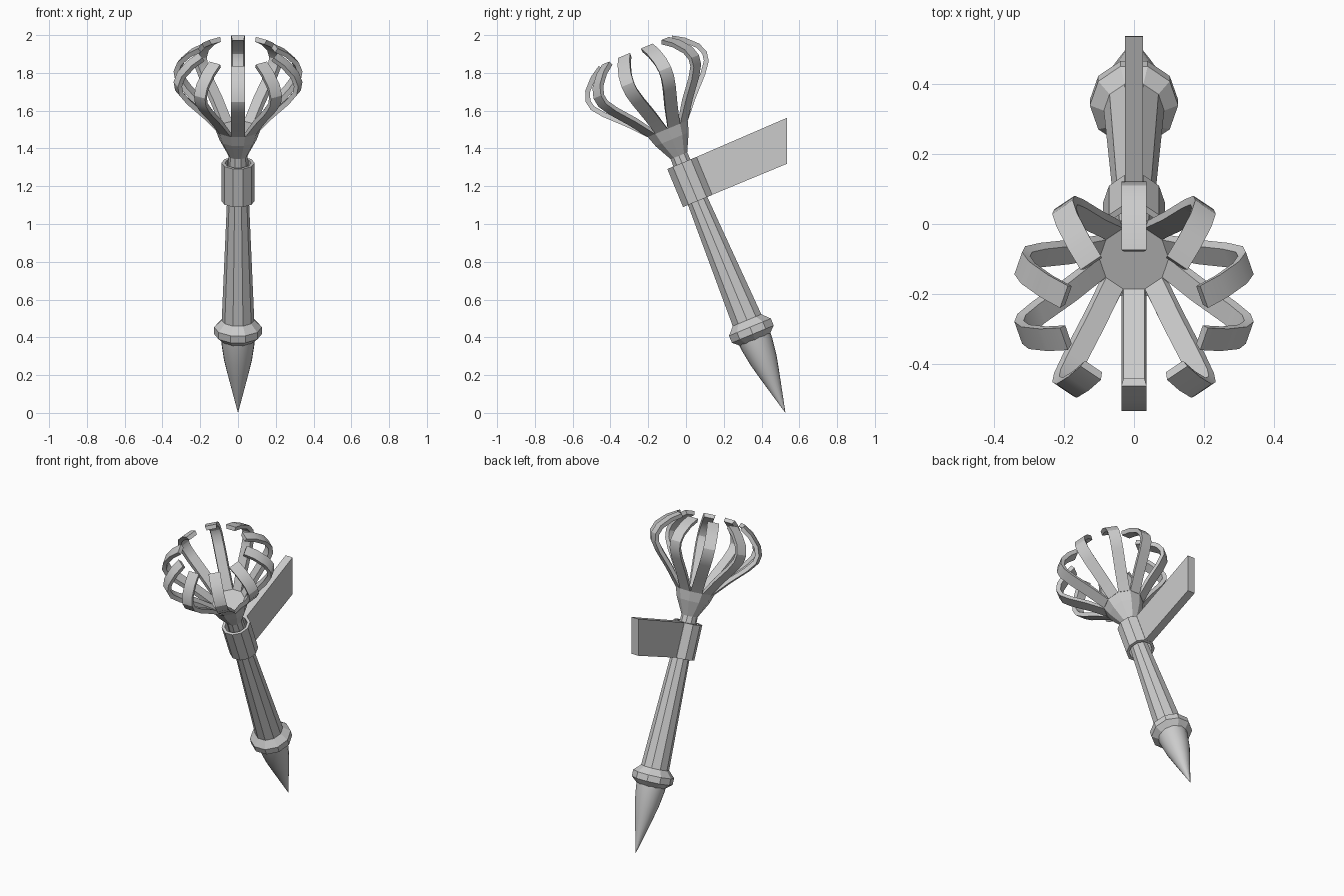
import bpy, bmesh, math
from mathutils import Matrix, Vector

if "Cube" in bpy.data.objects:
    bpy.data.objects.remove(bpy.data.objects["Cube"])

# Everything is built upright around the torch axis, then tilted by FRAME
FRAME = Matrix.Translation((0, 0.02, 1.2225)) @ Matrix.Rotation(math.radians(22.5), 4, 'X')
SIDES = 10


def finish(bm, name, smooth=None):
    bmesh.ops.remove_doubles(bm, verts=bm.verts, dist=1e-5)
    bmesh.ops.recalc_face_normals(bm, faces=bm.faces)
    bm.transform(FRAME)
    mesh = bpy.data.meshes.new(name)
    bm.to_mesh(mesh)
    bm.free()
    ob = bpy.data.objects.new(name, mesh)
    bpy.context.collection.objects.link(ob)
    if smooth:
        bpy.ops.object.select_all(action='DESELECT')
        bpy.context.view_layer.objects.active = ob
        ob.select_set(True)
        bpy.ops.object.shade_smooth_by_angle(angle=math.radians(smooth))
    return ob


def lathe(name, profile, sides=SIDES, closed=False, smooth=None):
    """Revolve (radius, height) points; cap the ends or close the loop."""
    bm = bmesh.new()
    rings = []
    for r, z in profile:
        rings.append([bm.verts.new((r * math.cos(math.tau * k / sides),
                                    r * math.sin(math.tau * k / sides), z))
                      for k in range(sides)])
    pairs = list(zip(rings, rings[1:]))
    if closed:
        pairs.append((rings[-1], rings[0]))
    for a, b in pairs:
        for k in range(sides):
            j = (k + 1) % sides
            bm.faces.new((a[k], a[j], b[j], b[k]))
    if not closed:
        bm.faces.new(rings[0])
        bm.faces.new(rings[-1])
    return finish(bm, name, smooth)


# Handle with flared cup
lathe("handle", [(0.088, -0.85), (0.086, -0.79), (0.058, -0.1), (0.05, 0.15),
                 (0.1, 0.245), (0.122, 0.31)])
# Collar and spike at the bottom
lathe("lower_collar", [(0.084, -0.79), (0.126, -0.832), (0.126, -0.872), (0.088, -0.905)])
lathe("spike", [(0.09, -0.895), (0.088, -0.925), (0.074, -1.02), (0.053, -1.11),
                (0.0005, -1.322)], sides=20, smooth=40)
# Hollow sleeve around the handle
lathe("sleeve", [(0.088, -0.109), (0.088, 0.109), (0.07, 0.109), (0.07, -0.109)], closed=True)

# Wall bracket plate, its far end cut vertical
bm = bmesh.new()
outline = [(0.078, -0.108), (0.513, -0.108), (0.606, 0.117), (0.078, 0.109)]
face = bm.faces.new([bm.verts.new((-0.026, y, z)) for y, z in outline])
ext = bmesh.ops.extrude_face_region(bm, geom=[face])
bmesh.ops.translate(bm, vec=(0.052, 0, 0),
                    verts=[v for v in ext["geom"] if isinstance(v, bmesh.types.BMVert)])
finish(bm, "bracket_plate")

# Ten curved cage prongs rising from the cup rim
OUTER = [(0.116, 0.305), (0.2, 0.4), (0.294, 0.495), (0.338, 0.553), (0.347, 0.603),
         (0.327, 0.657), (0.27, 0.715), (0.21, 0.752)]
THICK = 0.026
bm = bmesh.new()
for k in range(SIDES):
    rot = Matrix.Rotation(math.tau * k / SIDES, 3, 'Z')
    sections = []
    for i, (r, z) in enumerate(OUTER):
        a, b = OUTER[max(i - 1, 0)], OUTER[min(i + 1, len(OUTER) - 1)]
        t = Vector((b[0] - a[0], b[1] - a[1])).normalized()
        n = Vector((-t.y, t.x)) * THICK
        if i == 0:
            n = Vector((-THICK, 0))
        pts = [(-0.036, r, z), (0.036, r, z),
               (0.03, r + n.x, z + n.y), (-0.03, r + n.x, z + n.y)]
        sections.append([bm.verts.new(rot @ Vector(p)) for p in pts])
    for s, e in zip(sections, sections[1:]):
        for j in range(4):
            m = (j + 1) % 4
            bm.faces.new((s[j], s[m], e[m], e[j]))
    bm.faces.new(sections[0])
    bm.faces.new(sections[-1])
finish(bm, "cage_prongs", smooth=30)
